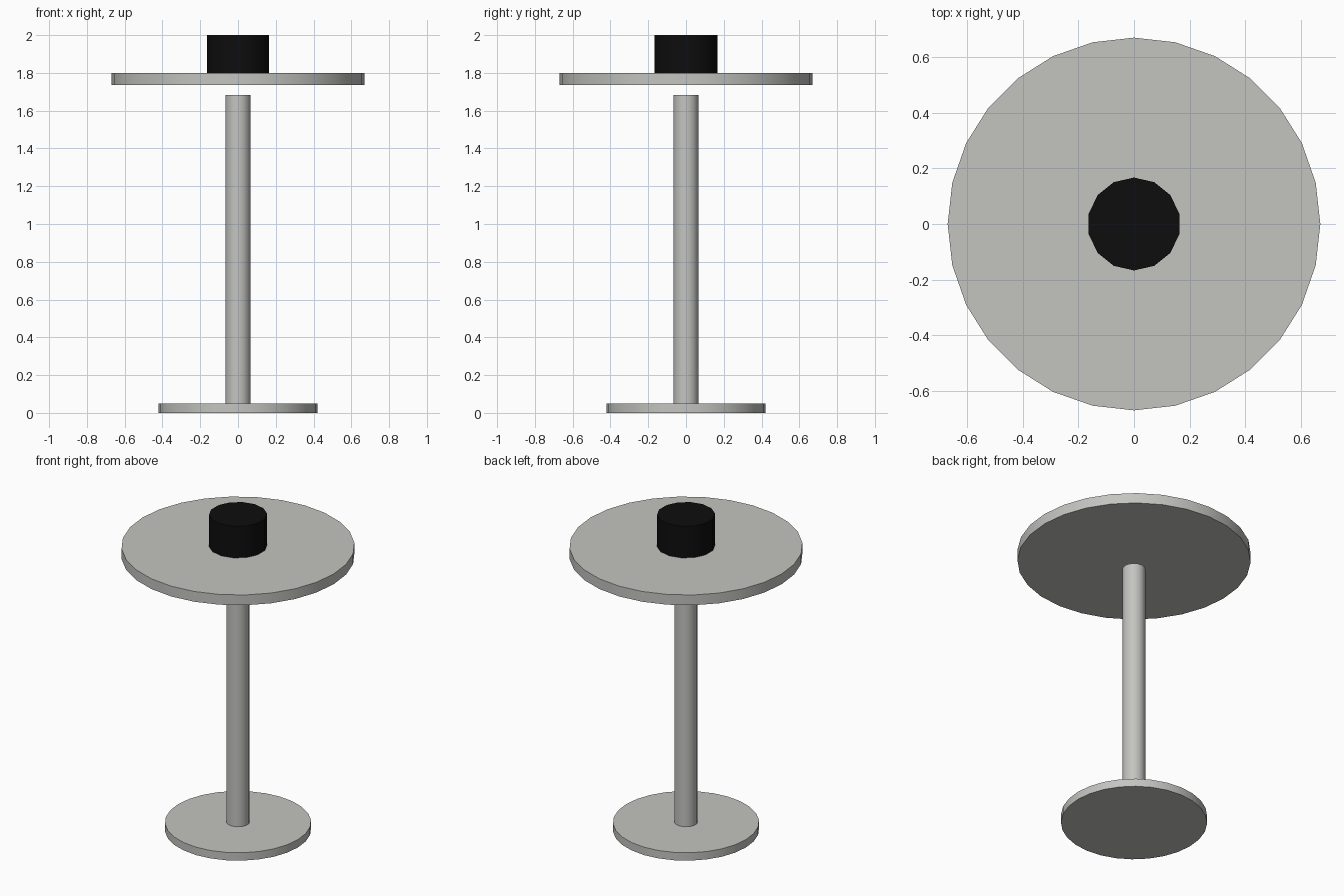
import bpy
import math

cube = bpy.data.objects.get("Cube")
if cube:
    bpy.data.objects.remove(cube, do_unlink=True)


def make_material(name, color, roughness):
    mat = bpy.data.materials.new(name)
    mat.use_nodes = True
    mat.diffuse_color = color
    bsdf = mat.node_tree.nodes["Principled BSDF"]
    bsdf.inputs["Base Color"].default_value = color
    bsdf.inputs["Roughness"].default_value = roughness
    return mat


def make_disc(name, radius, bottom, top, sides, mat):
    """Upright cylinder between two heights, smooth round its side."""
    bpy.ops.mesh.primitive_cylinder_add(
        vertices=sides, radius=radius, depth=top - bottom,
        location=(0, 0, (bottom + top) / 2))
    obj = bpy.context.object
    obj.name = name
    obj.data.materials.append(mat)
    bpy.ops.object.shade_smooth_by_angle(angle=math.radians(40))
    return obj


grey = make_material("light grey", (0.55, 0.55, 0.53, 1), 0.5)
black = make_material("black", (0.004, 0.004, 0.004, 1), 0.5)

# Foot and column
make_disc("base_plate", 0.42, 0.0, 0.05, 28, grey)
make_disc("column", 0.067, 0.05, 1.682, 14, grey)

# Round top, floating just above the column
make_disc("table_top", 0.67, 1.735, 1.8, 28, grey)

# Dark drum standing on the top
make_disc("top_drum", 0.167, 1.8, 2.0, 14, black)
